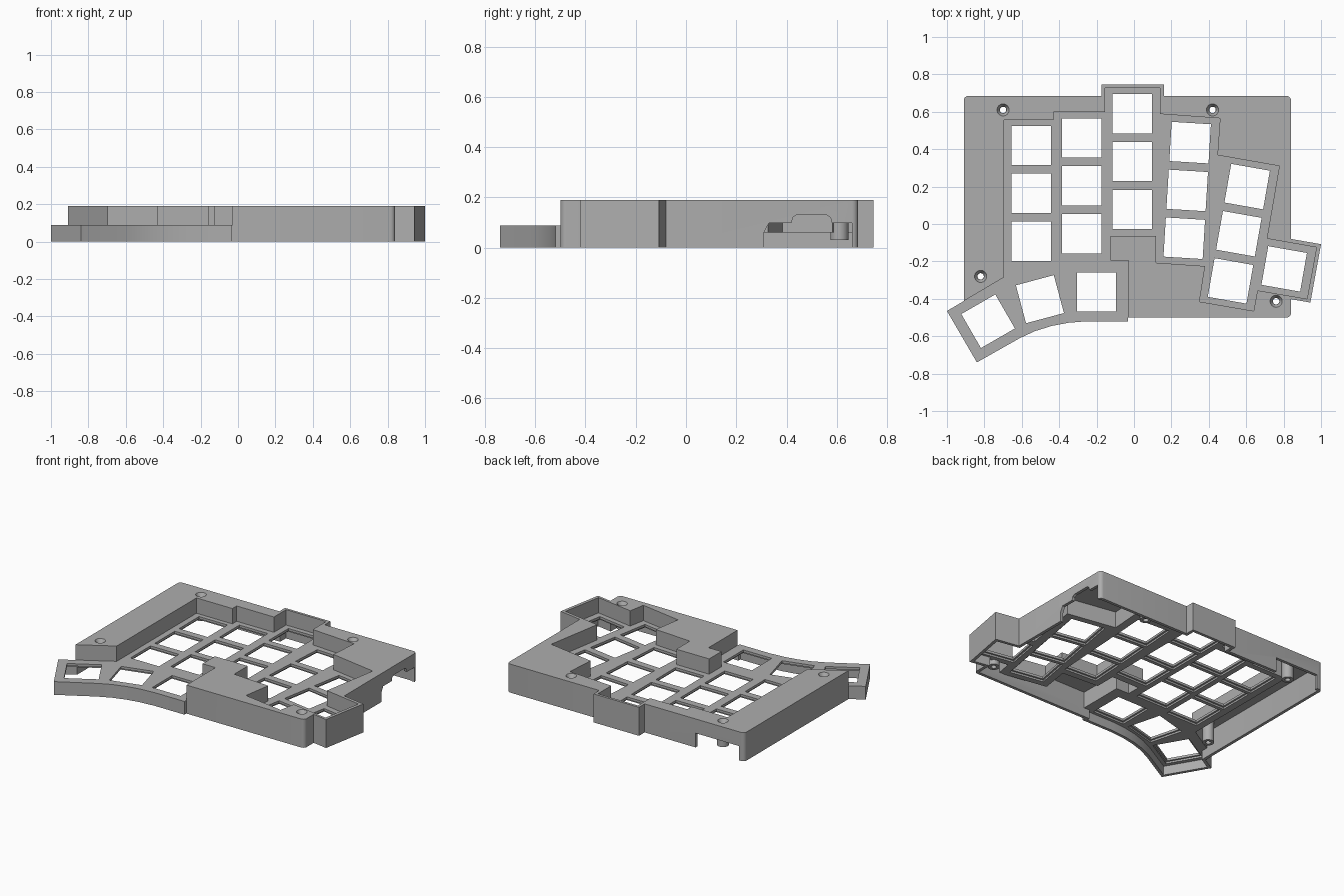
import bpy, bmesh
from math import sin, cos, pi, radians
from mathutils import Vector, Matrix

if "Cube" in bpy.data.objects:
    bpy.data.objects.remove(bpy.data.objects["Cube"])

TOP, PLATE_TOP, PLATE_BOTTOM, CEILING, WALL = 0.19, 0.088, 0.06, 0.168, 0.02

grey = bpy.data.materials.new("mid_grey")
grey.use_nodes = True
grey.diffuse_color = (0.42, 0.42, 0.42, 1)
grey.node_tree.nodes["Principled BSDF"].inputs["Base Color"].default_value = grey.diffuse_color


def add_object(name, bm):
    bmesh.ops.recalc_face_normals(bm, faces=bm.faces[:])
    mesh = bpy.data.meshes.new(name)
    bm.to_mesh(mesh)
    bm.free()
    mesh.materials.append(grey)
    obj = bpy.data.objects.new(name, mesh)
    bpy.context.collection.objects.link(obj)
    return obj


def add_prism(bm, points, z0, z1, matrix=Matrix()):
    """Extrude a flat outline from z0 to z1."""
    base = bm.faces.new([bm.verts.new((x, y, z0)) for x, y in points])
    geom = bmesh.ops.extrude_face_region(bm, geom=[base])["geom"]
    raised = [v for v in geom if isinstance(v, bmesh.types.BMVert)]
    bmesh.ops.translate(bm, verts=raised, vec=(0, 0, z1 - z0))
    bmesh.ops.transform(bm, verts=list(base.verts) + raised, matrix=matrix)


def prism(name, points, z0, z1, matrix=Matrix()):
    bm = bmesh.new()
    add_prism(bm, points, z0, z1, matrix)
    return add_object(name, bm)


def cones(name, spots, r0, r1, z0, z1):
    bm = bmesh.new()
    for x, y in spots:
        bmesh.ops.create_cone(bm, cap_ends=True, segments=24, radius1=r0, radius2=r1,
                              depth=z1 - z0, matrix=Matrix.Translation((x, y, (z0 + z1) / 2)))
    return add_object(name, bm)


def combine(target, other, operation="DIFFERENCE"):
    """Apply a boolean and discard the helper."""
    mod = target.modifiers.new("combine", "BOOLEAN")
    mod.operation, mod.object, mod.solver = operation, other, "EXACT"
    bpy.context.view_layer.update()
    graph = bpy.context.evaluated_depsgraph_get()
    mesh = bpy.data.meshes.new_from_object(target.evaluated_get(graph))
    target.modifiers.clear()
    target.data = mesh
    bpy.data.objects.remove(other)


def offset(points, d):
    """Mitred offset of a counter-clockwise outline; positive grows it."""
    pts = [Vector(p) for p in points]
    result = []
    for i, p in enumerate(pts):
        a = (p - pts[i - 1]).normalized()
        b = (pts[(i + 1) % len(pts)] - p).normalized()
        na, nb = Vector((a.y, -a.x)), Vector((b.y, -b.x))
        result.append(p + (na + nb) * d / (1 + na.dot(nb)))
    return [tuple(p) for p in result]


def corner(x, y, sx, sy, start, r=0.025):
    """Quarter-round corner, counter-clockwise."""
    angles = [start + pi / 2 * i / 5 for i in range(6)]
    return [(x - sx * r + r * cos(a), y - sy * r + r * sin(a)) for a in angles]


# Case outline: thumb arm, front, side bump, back bump
outline = [(-0.91, -0.412), (-1.0, -0.465), (-0.84, -0.74), (-0.61, -0.61), (-0.53, -0.573),
           (-0.44, -0.545), (-0.35, -0.528), (-0.25, -0.52), (-0.031, -0.52), (-0.031, -0.5)]
outline += corner(0.84, -0.5, 1, -1, -pi / 2)
outline += [(0.84, -0.402), (0.943, -0.42), (1.0, -0.108), (0.84, -0.08)]
outline += corner(0.84, 0.685, 1, 1, 0)
outline += [(0.16, 0.685), (0.16, 0.745), (-0.175, 0.745), (-0.175, 0.685)]
outline += corner(-0.91, 0.685, -1, 1, pi / 2)

# Recessed key area, running out past the low thumb arm
recess = [(-0.695, 0.555), (-0.695, -0.285), (-1.2, -0.583), (-1.2, -0.9), (-0.03, -0.9),
          (-0.03, -0.195), (-0.125, -0.195), (-0.125, -0.065), (0.117, -0.065),
          (0.117, -0.207), (0.38, -0.225), (0.35, -0.415), (0.64, -0.465), (0.66, -0.355),
          (0.925, -0.4), (0.976, -0.125), (0.71, -0.078), (0.777, 0.31), (0.446, 0.368),
          (0.46, 0.565), (0.14, 0.588), (0.14, 0.728), (-0.155, 0.728), (-0.155, 0.6),
          (-0.43, 0.6), (-0.43, 0.555)]

case = prism("keyboard_case", outline, 0, TOP)
combine(case, prism("recess_cut", recess, PLATE_TOP, 0.4))

# Hollow underside, leaving the plate and the recess walls
cavity = prism("cavity_cut", offset(outline, -WALL), -0.1, CEILING)
combine(cavity, prism("plate_keep", offset(recess, WALL), PLATE_BOTTOM, 0.4))
combine(case, cavity)

# Connector opening in the right wall
port = [(0.31, -0.05), (0.66, -0.05), (0.66, 0.098), (0.58, 0.098), (0.575, 0.12), (0.56, 0.13),
        (0.44, 0.13), (0.425, 0.12), (0.42, 0.098), (0.33, 0.098), (0.31, 0.06)]
along_x = Matrix(((0, 0, 1, 0), (1, 0, 0, 0), (0, 1, 0, 0), (0, 0, 0, 1)))
combine(case, prism("port_cut", port, 0.805, 0.9, along_x))

# Notch under the back wall
notch = [(-0.87, 0.655), (-0.55, 0.655), (-0.55, 0.72), (-0.87, 0.72)]
combine(case, prism("notch_cut", notch, -0.05, 0.095))

# Screw posts with countersunk holes
screws = [(-0.7, 0.61), (0.42, 0.61), (-0.82, -0.28), (0.76, -0.413)]
combine(case, cones("screw_posts", screws, 0.036, 0.036, 0.03, 0.18), "UNION")
combine(case, cones("screw_holes", screws, 0.017, 0.017, -0.1, 0.3))
combine(case, cones("screw_sinks", screws, 0.018, 0.033, 0.165, TOP + 0.001))

# Key openings: first key of each column, tilt in degrees, key count
columns = [(-0.55, 0.42, 0, 3), (-0.28, 0.46, 0, 3), (-0.01, 0.59, 0, 3),
           (0.3, 0.435, -3.5, 3), (0.605, 0.2, -10, 3), (0.803, -0.24, -10, 1),
           (-0.2, -0.363, 0, 1), (-0.503, -0.402, 15, 1), (-0.78, -0.52, 30, 1)]


def key_cut(name, size, z0, z1):
    bm = bmesh.new()
    h = size / 2
    square = [(-h, -h), (h, -h), (h, h), (-h, h)]
    for x, y, tilt, count in columns:
        place = Matrix.Translation((x, y, 0)) @ Matrix.Rotation(radians(tilt), 4, "Z")
        for i in range(count):
            add_prism(bm, square, z0, z1, place @ Matrix.Translation((0, -0.256 * i, 0)))
    return add_object(name, bm)


combine(case, key_cut("key_holes", 0.21, 0.03, 0.12))
combine(case, key_cut("key_rebates", 0.233, 0.03, 0.072))

bpy.ops.object.select_all(action="DESELECT")
case.select_set(True)
bpy.context.view_layer.objects.active = case
bpy.ops.object.shade_smooth_by_angle(angle=radians(25))
